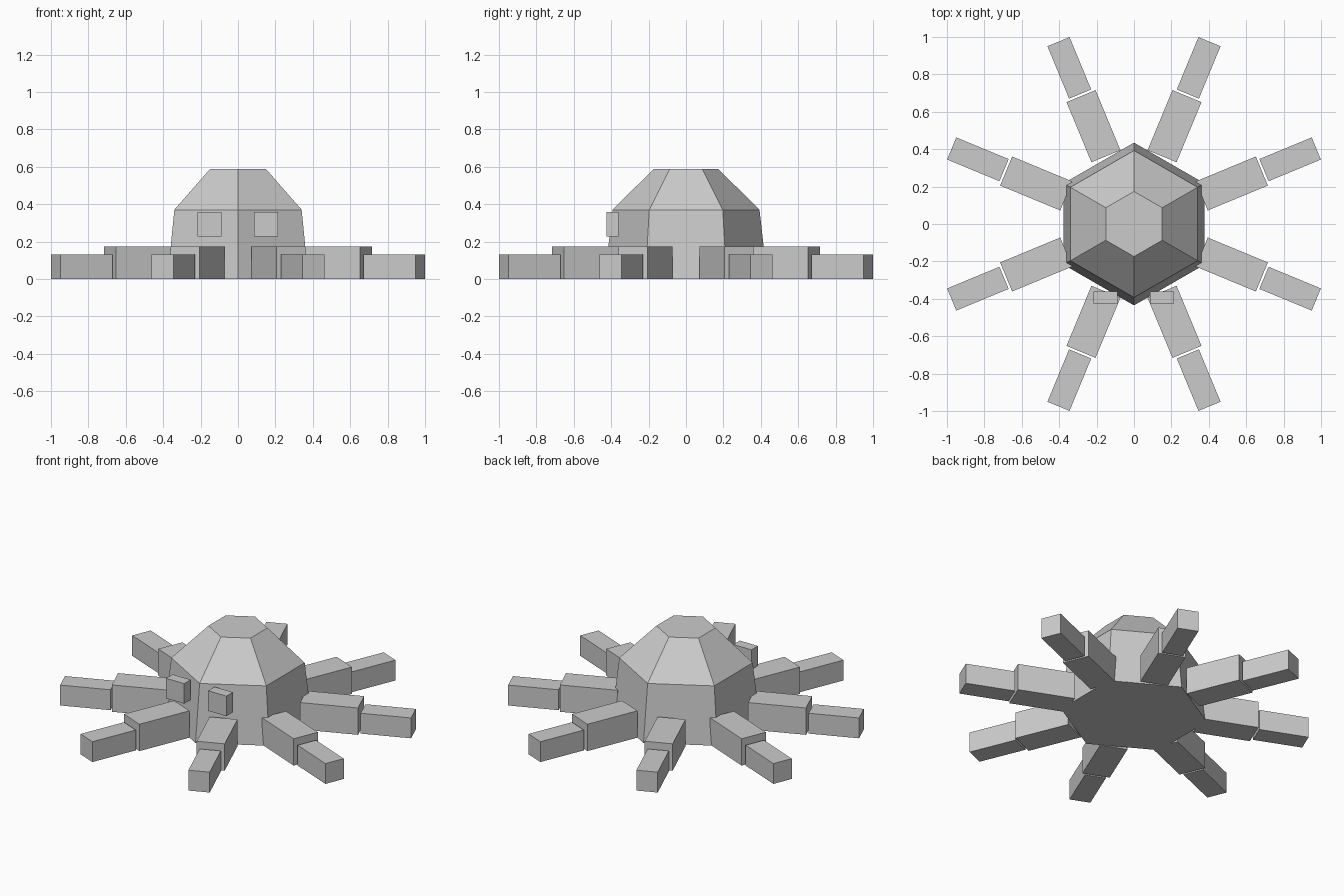
import bpy, bmesh
from math import radians, sin, cos
from mathutils import Matrix

if "Cube" in bpy.data.objects:
    bpy.data.objects.remove(bpy.data.objects["Cube"], do_unlink=True)

grey = bpy.data.materials.new("plain_grey")
grey.use_nodes = True
colour = (0.6, 0.6, 0.6, 1)
grey.diffuse_color = colour
grey.node_tree.nodes["Principled BSDF"].inputs["Base Color"].default_value = colour


def add_object(name, bm):
    bmesh.ops.recalc_face_normals(bm, faces=bm.faces)
    mesh = bpy.data.meshes.new(name)
    bm.to_mesh(mesh)
    bm.free()
    mesh.materials.append(grey)
    obj = bpy.data.objects.new(name, mesh)
    bpy.context.collection.objects.link(obj)
    return obj


def add_box(name, low, high, turn=0):
    """Box between two corners, turned about the z axis by an angle in degrees."""
    bm = bmesh.new()
    bmesh.ops.create_cube(bm, size=1)
    for v in bm.verts:
        v.co = [low[i] + (v.co[i] + 0.5) * (high[i] - low[i]) for i in range(3)]
    bm.transform(Matrix.Rotation(radians(turn), 4, "Z"))
    return add_object(name, bm)


# Six-sided domed body, from stacked hexagon rings (radius, height)
bm = bmesh.new()
rings = []
for radius, z in [(0.435, 0), (0.393, 0.37), (0.174, 0.587)]:
    angles = [radians(30 + 60 * i) for i in range(6)]
    rings.append([bm.verts.new((radius * cos(a), radius * sin(a), z)) for a in angles])
for lower, upper in zip(rings, rings[1:]):
    for i in range(6):
        j = (i + 1) % 6
        bm.faces.new((lower[i], lower[j], upper[j], upper[i]))
bm.faces.new(rings[0])
bm.faces.new(rings[-1])
add_object("body", bm)

# Eight legs, each with a thick inner and a thin outer segment
for i in range(8):
    turn = 22.5 + 45 * i
    add_box(f"inner_leg_{i + 1}", (0.392, -0.084, 0), (0.74, 0.084, 0.174), turn)
    add_box(f"outer_leg_{i + 1}", (0.752, -0.064, 0), (1.055, 0.064, 0.132), turn)

# Square block eyes on the front
for side, x in (("right", -0.152), ("left", 0.15)):
    add_box(f"{side}_eye", (x - 0.065, -0.426, 0.228), (x + 0.065, -0.36, 0.358))
